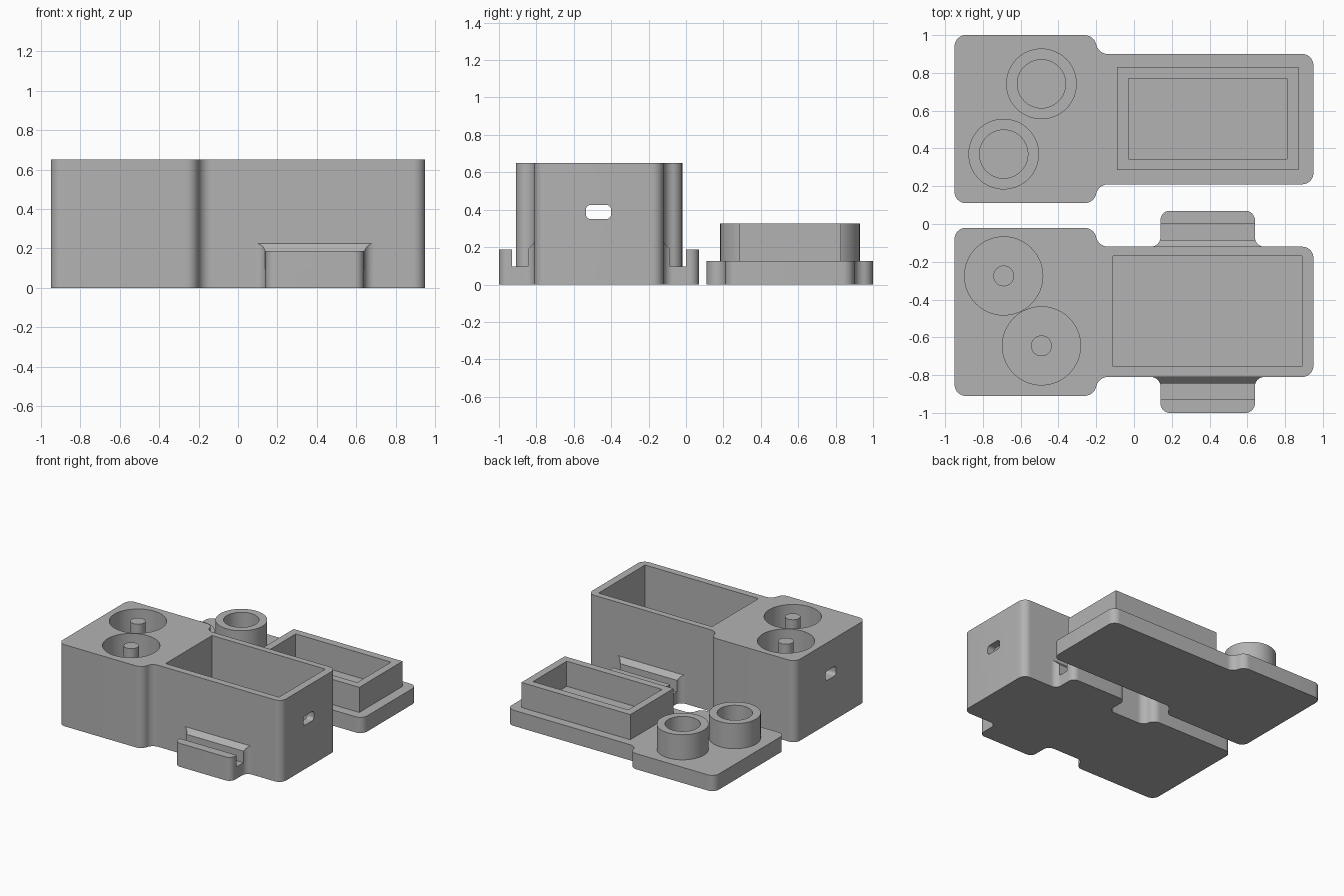
import bpy, bmesh, math
from mathutils import Vector, Matrix

if "Cube" in bpy.data.objects:
    bpy.data.objects.remove(bpy.data.objects["Cube"], do_unlink=True)

grey = bpy.data.materials.new("plain_grey")
grey.use_nodes = True
colour = (0.45, 0.45, 0.45, 1)
grey.diffuse_color = colour
grey.node_tree.nodes["Principled BSDF"].inputs["Base Color"].default_value = colour

BODY_Y, LID_Y = -0.465, 0.555
HEIGHT, FLOOR, PLATE, RIM = 0.65, 0.125, 0.125, 0.325
PLANE_YZ = Matrix(((0, 0, 1), (1, 0, 0), (0, 1, 0)))   # outline in y-z, depth along x


def rounded(corners, steps=10):
    """Round each (x, y, radius) corner of a polygon."""
    out = []
    for i, (x, y, r) in enumerate(corners):
        p = Vector((x, y))
        if r == 0:
            out.append(p)
            continue
        a = (Vector(corners[i - 1][:2]) - p).normalized()
        b = (Vector(corners[(i + 1) % len(corners)][:2]) - p).normalized()
        half = a.angle(b) / 2
        centre = p + (a + b).normalized() * (r / math.sin(half))
        start = p + a * (r / math.tan(half)) - centre
        end = p + b * (r / math.tan(half)) - centre
        sweep = math.atan2(start.x * end.y - start.y * end.x, start.dot(end))
        for k in range(steps + 1):
            t = sweep * k / steps
            out.append(centre + Vector((start.x * math.cos(t) - start.y * math.sin(t),
                                        start.x * math.sin(t) + start.y * math.cos(t))))
    return out


def prism(name, outline, low, high, turn=None, shift_y=0):
    """Extrude an outline into a closed solid."""
    turn = turn or Matrix.Identity(3)
    bm = bmesh.new()
    ends = [[bm.verts.new(turn @ Vector((p[0], p[1], d)) + Vector((0, shift_y, 0)))
             for p in outline] for d in (low, high)]
    bm.faces.new(ends[0])
    bm.faces.new(ends[1])
    for i in range(len(outline)):
        bm.faces.new((ends[0][i - 1], ends[0][i], ends[1][i], ends[1][i - 1]))
    bmesh.ops.recalc_face_normals(bm, faces=bm.faces)
    mesh = bpy.data.meshes.new(name)
    bm.to_mesh(mesh)
    bm.free()
    mesh.materials.append(grey)
    obj = bpy.data.objects.new(name, mesh)
    bpy.context.collection.objects.link(obj)
    return obj


def rect(x0, x1, y0, y1, r=0):
    return rounded([(x0, y0, r), (x1, y0, r), (x1, y1, r), (x0, y1, r)], 6)


def circle(x, y, r, n=64):
    return [(x + r * math.cos(math.tau * i / n), y + r * math.sin(math.tau * i / n))
            for i in range(n)]


def activate(obj):
    bpy.ops.object.select_all(action='DESELECT')
    obj.select_set(True)
    bpy.context.view_layer.objects.active = obj


def combine(obj, tool, operation='DIFFERENCE'):
    """Apply a boolean and discard the helper solid."""
    tool.hide_render = True
    mod = obj.modifiers.new("cut", 'BOOLEAN')
    mod.operation, mod.object, mod.solver = operation, tool, 'EXACT'
    activate(obj)
    bpy.ops.object.modifier_apply(modifier=mod.name)
    bpy.data.objects.remove(tool, do_unlink=True)


def smooth(obj):
    activate(obj)
    bpy.ops.object.shade_smooth_by_angle(angle=math.radians(30))


# Stepped plan shared by the case and the lid
half_plan = [(0.95, 0.345, 0.06), (-0.187, 0.345, 0.064),
             (-0.213, 0.445, 0.064), (-0.95, 0.445, 0.06)]
plan = rounded(half_plan + [(x, -y, r) for x, y, r in reversed(half_plan)])

# Case with battery pocket, two round wells and a wire tunnel
case = prism("case", plan, 0, HEIGHT, shift_y=BODY_Y)
combine(case, prism("pocket_cutter", rect(-0.11, 0.89, -0.755, -0.17), FLOOR, 1))
wells = [(-0.69, -0.275), (-0.49, -0.645)]
for x, y in wells:
    combine(case, prism("well_cutter", circle(x, y, 0.207), FLOOR, 1))
combine(case, prism("tunnel_cutter", rect(-0.535, -0.4, 0.35, 0.425, 0.025), -1, 1, PLANE_YZ))
smooth(case)

# Posts standing in the wells
for i, (x, y) in enumerate(wells):
    smooth(prism(f"well_post_{i + 1}", circle(x, y, 0.055, 32), FLOOR - 0.01, HEIGHT))

# Strap hooks on both long sides
hook_section = [(0.335, 0), (0.535, 0), (0.535, 0.187), (0.465, 0.187), (0.465, 0.095),
                (0.38, 0.095), (0.38, 0.187), (0.345, 0.225), (0.335, 0.225)]
hook_plan = [(0.05, 0.33, 0), (0.05, 0.345, 0), (0.14, 0.345, 0.05), (0.14, 0.535, 0.05),
             (0.64, 0.535, 0.05), (0.64, 0.345, 0.05), (0.73, 0.345, 0), (0.73, 0.33, 0)]
for name, side in (("front_strap_hook", -1), ("back_strap_hook", 1)):
    outline = [(p[0], side * p[1]) for p in rounded(hook_plan)]
    section = [(side * d, z) for d, z in hook_section]
    hook = prism(name, outline, 0, 0.3, shift_y=BODY_Y)
    combine(hook, prism("section_cutter", section, 0, 0.8, PLANE_YZ, BODY_Y), 'INTERSECT')
    smooth(hook)

# Lid plate
smooth(prism("lid_plate", plan, 0, PLATE, shift_y=LID_Y))

# Rectangular locating rim on the lid
rim = prism("lid_rim", rect(-0.09, 0.87, 0.285, 0.83), PLATE, RIM)
combine(rim, prism("rim_cutter", rect(-0.03, 0.81, 0.345, 0.77), 0, 1))

# Round hollow plugs on the lid
for i, (x, y) in enumerate([(-0.69, 0.37), (-0.49, 0.742)]):
    plug = prism(f"lid_plug_{i + 1}", circle(x, y, 0.187), PLATE, RIM)
    combine(plug, prism("plug_cutter", circle(x, y, 0.128), 0, 1))
    smooth(plug)
